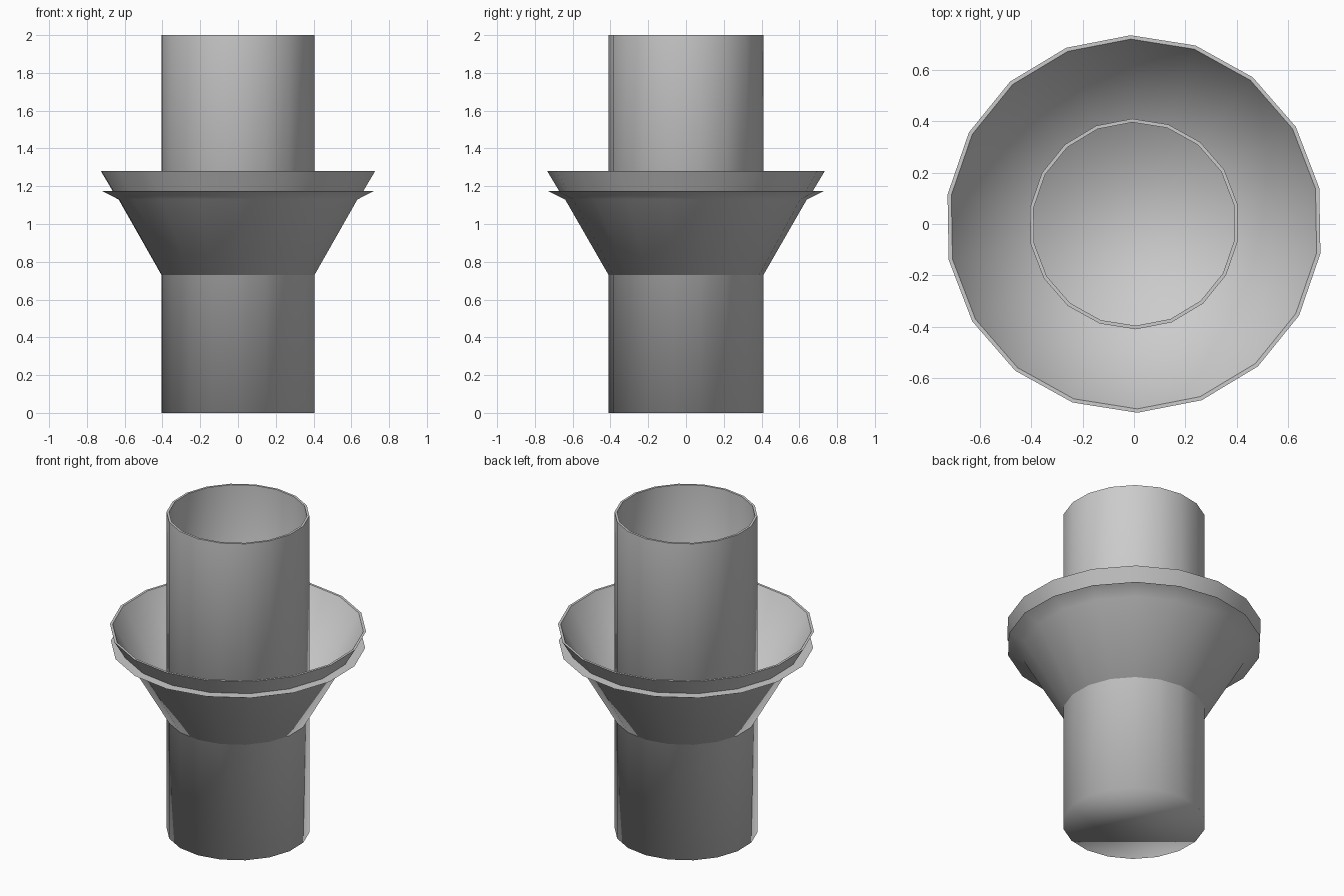
import bpy
import bmesh
from math import cos, sin, radians

cube = bpy.data.objects.get("Cube")
if cube:
    bpy.data.objects.remove(cube, do_unlink=True)

SIDES = 18
TURN = 11

metal = bpy.data.materials.new("light grey metal")
metal.use_nodes = True
grey = (0.6, 0.6, 0.6, 1)
metal.diffuse_color = grey
metal.node_tree.nodes["Principled BSDF"].inputs["Base Color"].default_value = grey


def lathe(name, profile, sharp):
    """Spin a closed-ended profile round z; sharp lists the hard-edged rings."""
    bm = bmesh.new()
    angles = [radians(TURN + i * 360 / SIDES) for i in range(SIDES)]
    rings = [[bm.verts.new((r * cos(a), r * sin(a), z)) for a in angles]
             for r, z in profile]
    for low, high in zip(rings, rings[1:]):
        for i in range(SIDES):
            j = (i + 1) % SIDES
            bm.faces.new((low[i], low[j], high[j], high[i]))
    bm.faces.new(rings[0][::-1])
    bm.faces.new(rings[-1])
    for k in sharp:
        for i in range(SIDES):
            bm.edges.get((rings[k][i], rings[k][(i + 1) % SIDES])).smooth = False
    for f in bm.faces:
        f.smooth = True
    mesh = bpy.data.meshes.new(name)
    bm.to_mesh(mesh)
    bm.free()
    mesh.materials.append(metal)
    obj = bpy.data.objects.new(name, mesh)
    bpy.context.collection.objects.link(obj)
    return obj


# Open-topped pipe with a thin wall and a closed, softly shaded base
lathe("pipe", [(0.41, 0), (0.41, 2), (0.396, 2), (0.396, 0.012)], sharp=(1, 2))

# Flared collar: outer cone, protruding lip, rim, then the hollow inside
lathe("flared_collar",
      [(0.41, 0.73), (0.64, 1.13), (0.73, 1.175), (0.672, 1.175),
       (0.735, 1.28), (0.72, 1.28), (0.42, 0.755)],
      sharp=(2, 3, 4, 5))
